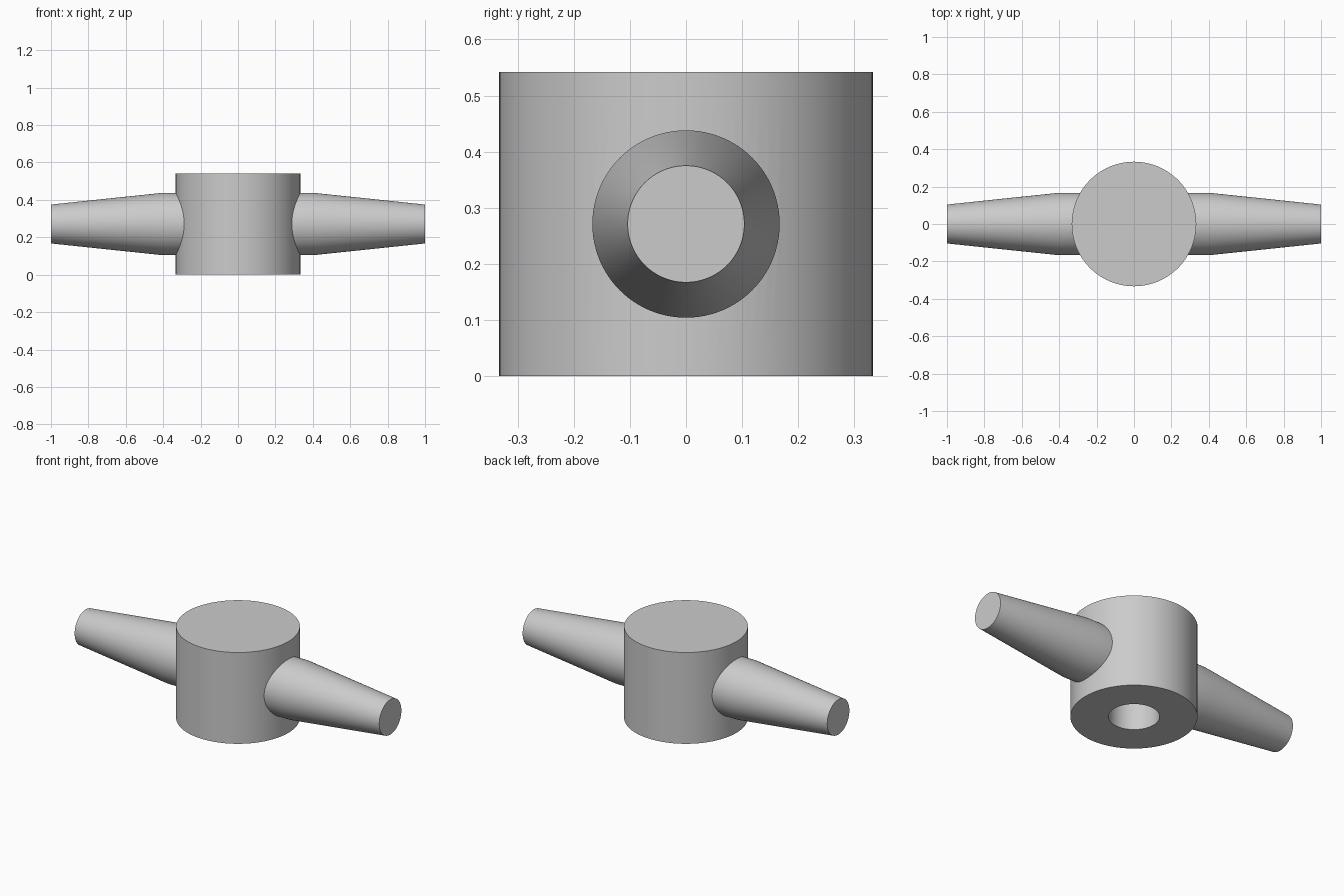
import bpy
import math
from mathutils import Matrix

cube = bpy.data.objects.get("Cube")
if cube:
    bpy.data.objects.remove(cube, do_unlink=True)

SEGMENTS = 96
HUB_RADIUS, HUB_HEIGHT = 0.333, 0.542
BORE_RADIUS, BORE_DEPTH = 0.134, 0.375
ARM_RADIUS, TIP_RADIUS = 0.167, 0.104
ARM_START, TAPER_START, ARM_END = 0.2, 0.4, 1.0

grey = bpy.data.materials.new("plain grey")
grey.use_nodes = True
colour = (0.6, 0.6, 0.6, 1)
grey.diffuse_color = colour
grey.node_tree.nodes["Principled BSDF"].inputs["Base Color"].default_value = colour


def lathe(name, profile):
    """Closed solid of revolution about z from (radius, height) rings, capped at both ends."""
    verts, faces = [], []
    for radius, height in profile:
        for i in range(SEGMENTS):
            a = math.tau * i / SEGMENTS
            verts.append((radius * math.cos(a), radius * math.sin(a), height))
    for ring in range(len(profile) - 1):
        base = ring * SEGMENTS
        for i in range(SEGMENTS):
            j = (i + 1) % SEGMENTS
            faces.append((base + i, base + j, base + SEGMENTS + j, base + SEGMENTS + i))
    faces.append(tuple(reversed(range(SEGMENTS))))
    faces.append(tuple(range(len(verts) - SEGMENTS, len(verts))))
    mesh = bpy.data.meshes.new(name)
    mesh.from_pydata(verts, [], faces)
    mesh.materials.append(grey)
    obj = bpy.data.objects.new(name, mesh)
    bpy.context.collection.objects.link(obj)
    return obj


def combine(target, other, operation):
    """Apply a boolean and discard the second solid."""
    mod = target.modifiers.new(operation.lower(), "BOOLEAN")
    mod.operation, mod.object, mod.solver = operation, other, "EXACT"
    bpy.context.view_layer.objects.active = target
    bpy.ops.object.modifier_apply(modifier=mod.name)
    bpy.data.objects.remove(other, do_unlink=True)


# Round hub
handle = lathe("hub_with_arms", [(HUB_RADIUS, 0), (HUB_RADIUS, HUB_HEIGHT)])

# Two tapered arms with a short straight root
for side in (1, -1):
    arm = lathe("arm", [(ARM_RADIUS, ARM_START), (ARM_RADIUS, TAPER_START),
                        (TIP_RADIUS, ARM_END)])
    arm.data.transform(Matrix.Translation((0, 0, HUB_HEIGHT / 2))
                       @ Matrix.Rotation(side * math.pi / 2, 4, "Y"))
    combine(handle, arm, "UNION")

# Blind bore in the underside
bore = lathe("bore_cutter", [(BORE_RADIUS, -0.1), (BORE_RADIUS, BORE_DEPTH)])
bore.hide_render = True
combine(handle, bore, "DIFFERENCE")

# Smooth round walls, crisp rims
bpy.ops.object.select_all(action="DESELECT")
handle.select_set(True)
bpy.context.view_layer.objects.active = handle
bpy.ops.object.shade_smooth_by_angle(angle=math.radians(30))
